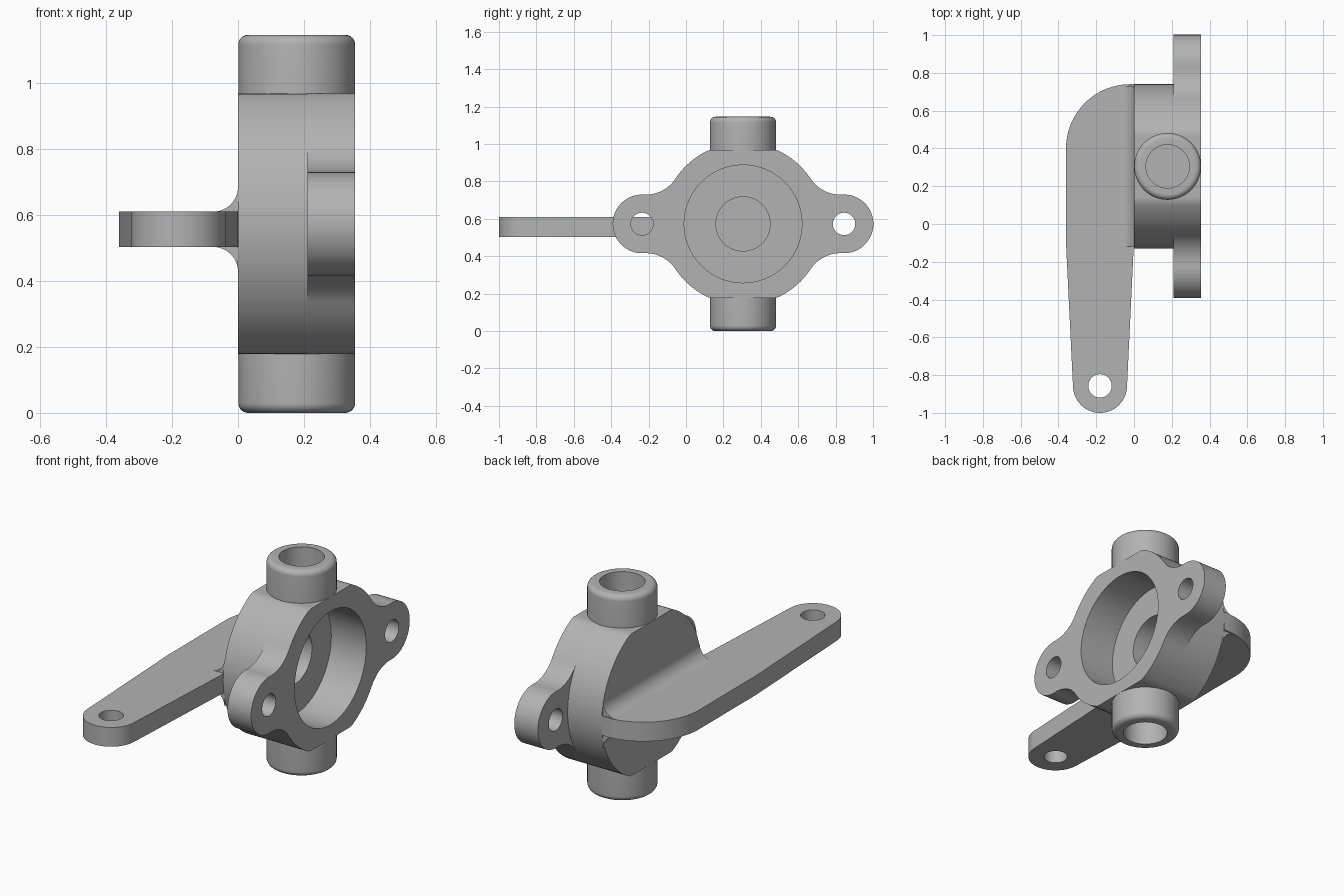
import bpy, bmesh, math
from mathutils import Vector

if "Cube" in bpy.data.objects:
    bpy.data.objects.remove(bpy.data.objects["Cube"])

CY, CZ = 0.305, 0.573          # housing axis (along x)
R, FLAT = 0.435, 0.395         # housing radius, half height between flats
EAR, EAR_R, FIL = 0.54, 0.157, 0.19

metal = bpy.data.materials.new("grey metal")
metal.diffuse_color = (0.45, 0.45, 0.45, 1)
metal.use_nodes = True
metal.node_tree.nodes["Principled BSDF"].inputs["Base Color"].default_value = metal.diffuse_color


def finish(name, bm):
    bmesh.ops.remove_doubles(bm, verts=bm.verts, dist=1e-5)
    bmesh.ops.recalc_face_normals(bm, faces=bm.faces)
    me = bpy.data.meshes.new(name)
    bm.to_mesh(me)
    bm.free()
    ob = bpy.data.objects.new(name, me)
    me.materials.append(metal)
    bpy.context.collection.objects.link(ob)
    return ob


def prism(name, outline, axis, lo, hi):
    """Extrude a 2D outline along x (y,z), y (x,z) or z (x,y)."""
    place = {"x": lambda a, b: (lo, a, b), "y": lambda a, b: (a, lo, b),
             "z": lambda a, b: (a, b, lo)}[axis]
    step = Vector([hi - lo if c == axis else 0 for c in "xyz"])
    bm = bmesh.new()
    face = bm.faces.new([bm.verts.new(place(*p)) for p in outline])
    ext = bmesh.ops.extrude_face_region(bm, geom=[face])
    bmesh.ops.translate(bm, vec=step,
                        verts=[v for v in ext["geom"] if isinstance(v, bmesh.types.BMVert)])
    return finish(name, bm)


def arc(cx, cy, r, a0, a1, n=16):
    return [(cx + r * math.cos(math.radians(a0 + (a1 - a0) * i / n)),
             cy + r * math.sin(math.radians(a0 + (a1 - a0) * i / n))) for i in range(n + 1)]


def circle(cx, cy, r, n=64):
    return arc(cx, cy, r, 0, 360, n)[:-1]


def activate(ob):
    bpy.ops.object.select_all(action='DESELECT')
    ob.select_set(True)
    bpy.context.view_layer.objects.active = ob


def cut(ob, outline, axis, lo, hi):
    tool = prism("cutter", outline, axis, lo, hi)
    tool.hide_render = True
    mod = ob.modifiers.new("cut", 'BOOLEAN')
    mod.operation, mod.solver, mod.object = 'DIFFERENCE', 'EXACT', tool
    activate(ob)
    bpy.ops.object.modifier_apply(modifier=mod.name)
    bpy.data.objects.remove(tool)


def clip_flats(pts):
    return [(y, max(CZ - FLAT, min(CZ + FLAT, z))) for y, z in pts]


# Housing drum with stepped blind bore
parts = []
drum = prism("housing_drum", clip_flats(circle(CY, CZ, R, 128)), "x", 0, 0.21)
cut(drum, circle(CY, CZ, 0.315), "x", 0.14, 0.3)
cut(drum, circle(CY, CZ, 0.145), "x", 0.035, 0.2)
parts.append(drum)

# Flange: drum circle blended into two ears by concave arcs
dE, dD = EAR_R + FIL, R + FIL
u = (dD ** 2 - dE ** 2 + EAR ** 2) / (2 * EAR)       # blend centre from drum axis
h = math.sqrt(dD ** 2 - u ** 2)
aD = math.degrees(math.atan2(h, u))
aE = math.degrees(math.atan2(h, u - EAR))
quarter = (arc(EAR, 0, EAR_R, 0, aE) + arc(u, h, FIL, aE - 180, aD - 180)[1:]
           + arc(0, 0, R, aD, 90, 24)[1:])
# the blend arc runs clockwise
upper = quarter + [(-a, b) for a, b in reversed(quarter[:-1])]
outline = upper + [(a, -b) for a, b in reversed(upper[1:-1])]
flange = prism("eared_flange", clip_flats([(CY + a, CZ + b) for a, b in outline]),
               "x", 0.21, 0.355)
cut(flange, circle(CY, CZ, 0.315), "x", 0.1, 0.5)
for s in (-1, 1):
    cut(flange, circle(CY + s * EAR, CZ, 0.06, 40), "x", 0.1, 0.5)
parts.append(flange)

# Hollow pivot bosses above and below
profile = [(0.115, FLAT - 0.001), (0.115, 0.573)] + arc(0.147, 0.543, 0.03, 90, 0, 8) + [(0.177, FLAT - 0.01)]
for name, s in (("upper_pivot", 1), ("lower_pivot", -1)):
    bm = bmesh.new()
    vs = [bm.verts.new((0.178 + r, CY, CZ + s * z)) for r, z in profile]
    es = [bm.edges.new(p) for p in zip(vs, vs[1:])]
    bmesh.ops.spin(bm, geom=vs + es, cent=(0.178, CY, 0), axis=(0, 0, 1),
                   angle=math.tau, steps=64)
    parts.append(finish(name, bm))

# Lever arm with rounded rear corner and eye at the tip
Z0, Z1 = 0.503, 0.61
arm_outline = ([(0, 0.74)] + arc(-0.02, 0.40, 0.34, 90, 180, 24) + [(-0.36, -0.1)]
               + arc(-0.18, -0.857, 0.143, 182, 357, 32) + [(-0.002, -0.13)])
arm = prism("lever_arm", arm_outline, "z", Z0, Z1)
cut(arm, circle(-0.18, -0.857, 0.062, 40), "z", 0.3, 0.8)
parts.append(arm)

# Concave fillets joining arm and drum
F = 0.075
for name, z, s in (("upper_fillet", Z1, 1), ("lower_fillet", Z0, -1)):
    pts = [(0, z)] + [(a, z + s * b) for a, b in arc(-F, F, F, 0, -90, 12)]
    parts.append(prism(name, pts, "y", CY - 0.425, CY + 0.425))

for ob in parts:
    activate(ob)
    bpy.ops.object.shade_smooth_by_angle(angle=math.radians(30))
